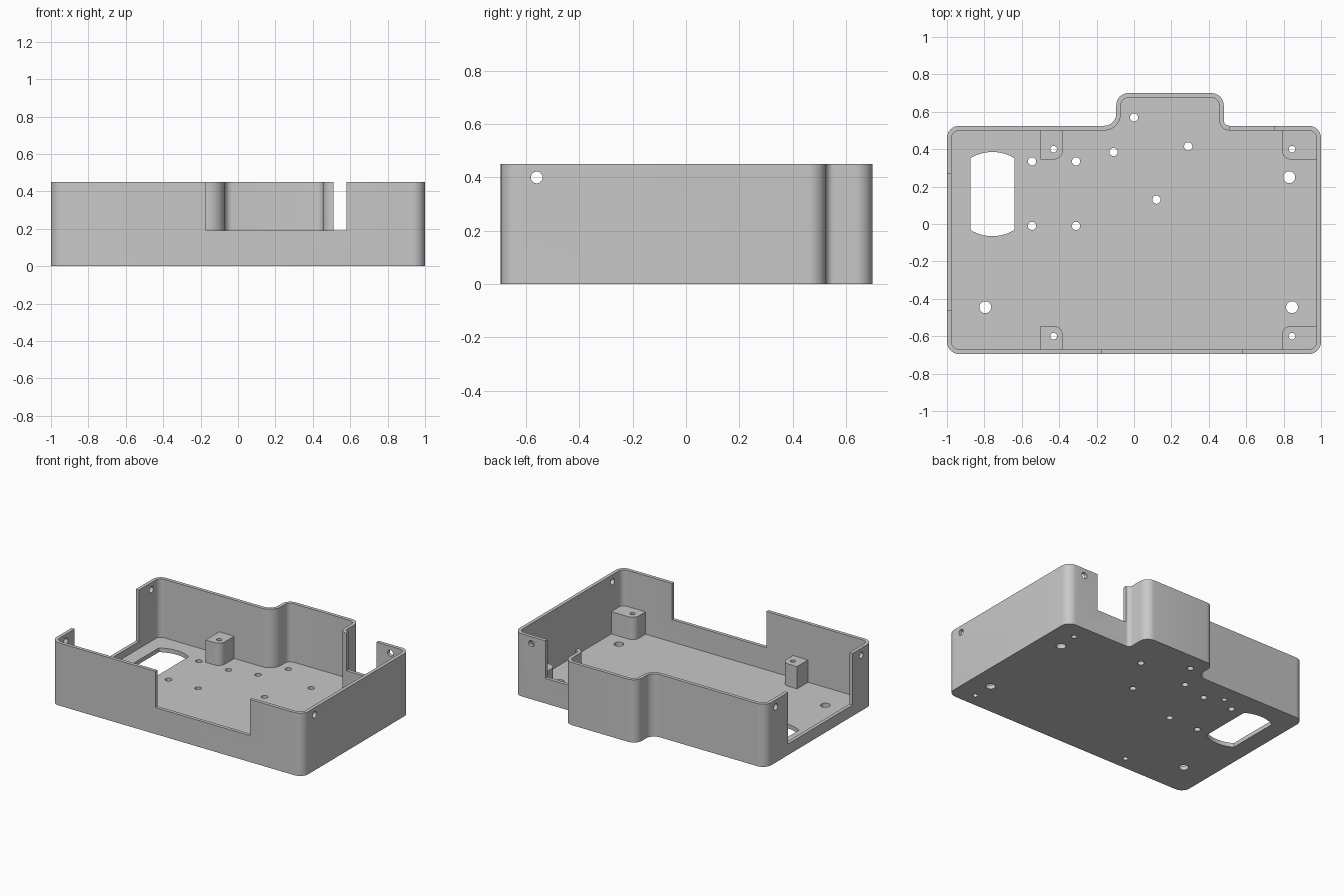
import bpy, bmesh, math
from mathutils import Vector

old = bpy.data.objects.get("Cube")
if old:
    bpy.data.objects.remove(old, do_unlink=True)

grey = bpy.data.materials.new("light grey plastic")
grey.use_nodes = True
colour = (0.58, 0.58, 0.58, 1)
grey.diffuse_color = colour
grey.node_tree.nodes["Principled BSDF"].inputs["Base Color"].default_value = colour

HEIGHT, FLOOR, WALL = 0.45, 0.03, 0.025


def rounded(corners, steps=8):
    """Outline through (x, y, radius) corners, each replaced by an arc."""
    pts = []
    for i, (x, y, r) in enumerate(corners):
        c = Vector((x, y))
        a = (Vector(corners[i - 1][:2]) - c).normalized()
        b = (Vector(corners[(i + 1) % len(corners)][:2]) - c).normalized()
        if r == 0:
            pts.append(c)
            continue
        centre = c + (a + b) * r
        for k in range(steps + 1):
            t = k / steps * math.pi / 2
            pts.append(centre - b * r * math.cos(t) - a * r * math.sin(t))
    return pts


def prism(name, pts, z0, z1):
    bm = bmesh.new()
    face = bm.faces.new([bm.verts.new((p[0], p[1], z0)) for p in pts])
    top = bmesh.ops.extrude_face_region(bm, geom=[face])["geom"]
    bmesh.ops.translate(bm, vec=(0, 0, z1 - z0),
                        verts=[v for v in top if isinstance(v, bmesh.types.BMVert)])
    bmesh.ops.recalc_face_normals(bm, faces=bm.faces)
    mesh = bpy.data.meshes.new(name)
    bm.to_mesh(mesh)
    bm.free()
    mesh.materials.append(grey)
    obj = bpy.data.objects.new(name, mesh)
    bpy.context.collection.objects.link(obj)
    return obj


def box(x0, x1, y0, y1, z0, z1):
    return prism("cutter", [(x0, y0), (x1, y0), (x1, y1), (x0, y1)], z0, z1)


def drill(x, y, z, r, axis="Z", depth=0.12):
    turn = {"X": (0, math.pi / 2, 0), "Y": (math.pi / 2, 0, 0), "Z": (0, 0, 0)}[axis]
    bpy.ops.mesh.primitive_cylinder_add(vertices=24, radius=r, depth=depth,
                                        location=(x, y, z), rotation=turn)
    cutter = bpy.context.object
    cutter.data.materials.append(grey)
    return cutter


def cut(obj, cutter):
    cutter.hide_render = True
    mod = obj.modifiers.new("cut", "BOOLEAN")
    mod.operation, mod.solver, mod.object = "DIFFERENCE", "EXACT", cutter
    bpy.context.view_layer.objects.active = obj
    bpy.ops.object.modifier_apply(modifier=mod.name)
    bpy.data.objects.remove(cutter, do_unlink=True)


def finish(obj):
    bpy.ops.object.select_all(action="DESELECT")
    obj.select_set(True)
    bpy.context.view_layer.objects.active = obj
    bpy.ops.object.shade_smooth_by_angle(angle=math.radians(30))


def case_outline(d):
    """Case plan with a bump at the back, moved inwards by d."""
    r = 0.065 - d
    return rounded([(-1 + d, -0.695 + d, r), (1 - d, -0.695 + d, r),
                    (1 - d, 0.525 - d, r), (0.48 - d, 0.525 - d, 0.03 + d),
                    (0.48 - d, 0.7 - d, r), (-0.095 + d, 0.7 - d, r),
                    (-0.095 + d, 0.525 - d, 0.065 + d), (-1 + d, 0.525 - d, r)])


# Tray: outer shell, hollowed out
tray = prism("case_tray", case_outline(0), 0, HEIGHT)
cut(tray, prism("cutter", case_outline(WALL), FLOOR, HEIGHT + 0.1))

# Openings in the front, left-hand and back walls
cut(tray, box(-0.17, 0.58, -0.75, -0.65, 0.19, 0.6))
cut(tray, box(-1.05, -0.96, -0.46, 0.27, 0.08, 0.6))
cut(tray, box(0.51, 0.75, 0.48, 0.56, 0.18, 0.6))

# Floor window: circle with two flat sides
radius, half = 0.225, 0.118
a0 = math.acos(half / radius)
arc = [a0 + (math.pi - 2 * a0) * k / 16 for k in range(17)]
window = [(-0.757 + radius * math.cos(a + s), 0.16 + radius * math.sin(a + s))
          for s in (0, math.pi) for a in arc]
cut(tray, prism("cutter", window, -0.05, 0.06))

# Floor holes
for x, y in [(-0.795, -0.445), (0.845, -0.445), (0.83, 0.25)]:
    cut(tray, drill(x, y, 0, 0.032))
for x, y in [(-0.545, 0.335), (-0.31, 0.335), (-0.545, -0.01), (-0.31, -0.01),
             (-0.11, 0.385), (0, 0.57), (0.29, 0.415), (0.12, 0.13)]:
    cut(tray, drill(x, y, 0, 0.022))

# Screw holes near the rim
for x, y, axis in [(1, -0.56, "X"), (-1, -0.56, "X"), (-1, 0.41, "X"), (0.86, 0.52, "Y")]:
    cut(tray, drill(x, y, 0.4, 0.022, axis))

# Mounting posts with through holes
for end, wall_y, inner_y, hole_y in [("back", 0.505, 0.345, 0.4), ("front", -0.675, -0.545, -0.6)]:
    plans = {"right": [(-0.5, wall_y, 0), (-0.38, wall_y, 0), (-0.38, inner_y, 0.05), (-0.5, inner_y, 0)],
             "left": [(0.98, wall_y, 0), (0.79, wall_y, 0), (0.79, inner_y, 0.05), (0.98, inner_y, 0)]}
    for side, plan in plans.items():
        post = prism(f"{end}_{side}_post", rounded(plan), FLOOR - 0.005, 0.19)
        hole_x = -0.43 if side == "right" else 0.845
        for part in (post, tray):
            cut(part, drill(hole_x, hole_y, 0.1, 0.018, depth=0.4))
        finish(post)

finish(tray)
